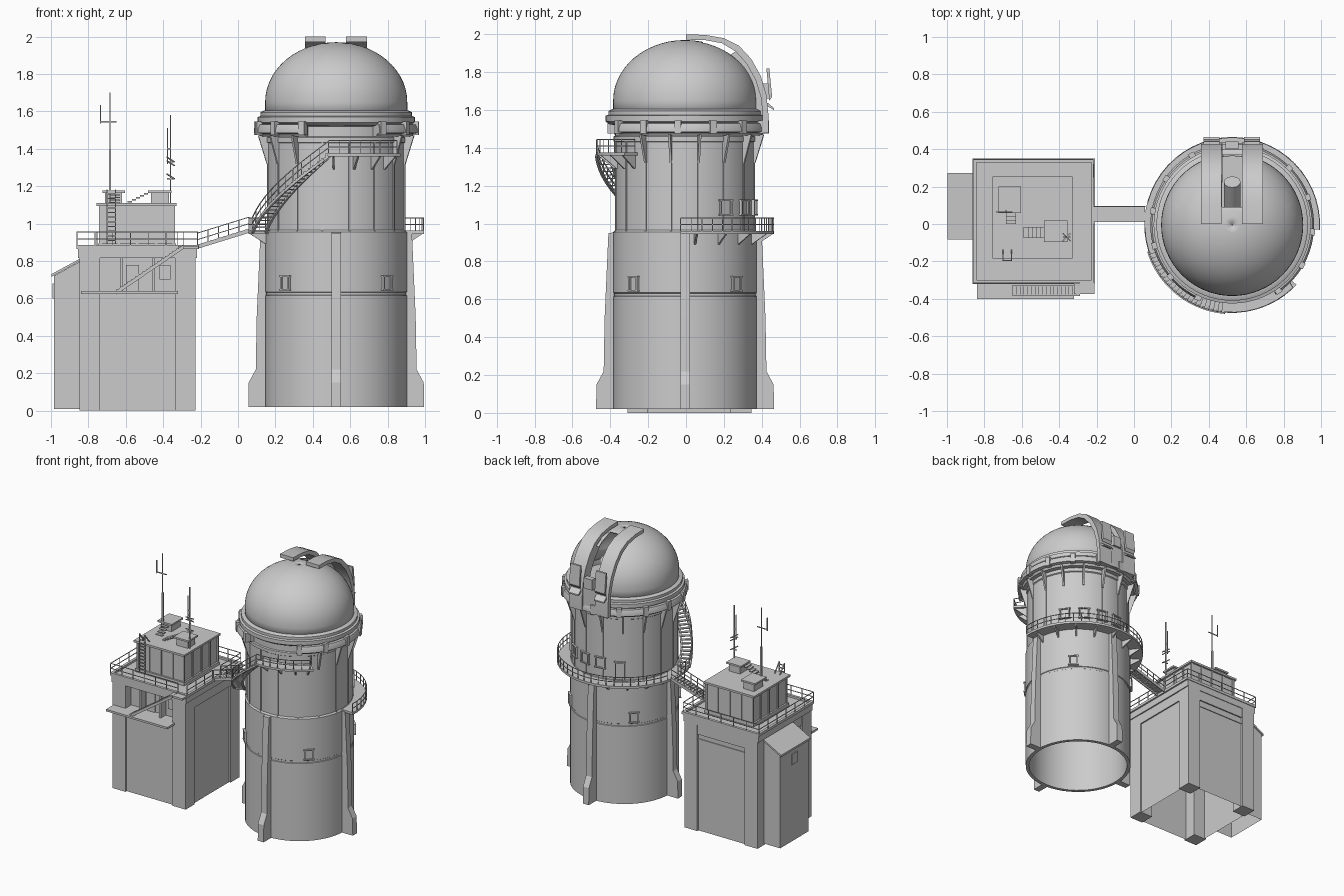
import bpy, bmesh
from math import sin, cos, radians, pi
from mathutils import Vector as V

if "Cube" in bpy.data.objects:
    bpy.data.objects.remove(bpy.data.objects["Cube"])

CX, CY = 0.525, -0.005          # tower axis


def finish(name, bm, smooth=False):
    bmesh.ops.recalc_face_normals(bm, faces=bm.faces)
    me = bpy.data.meshes.new(name)
    bm.to_mesh(me)
    bm.free()
    ob = bpy.data.objects.new(name, me)
    bpy.context.collection.objects.link(ob)
    if smooth:
        bpy.context.view_layer.objects.active = ob
        ob.select_set(True)
        bpy.ops.object.shade_smooth_by_angle(angle=radians(30))
        ob.select_set(False)
    return ob


def prism(bm, pts, vec):
    a = [bm.verts.new(p) for p in pts]
    b = [bm.verts.new(V(p) + V(vec)) for p in pts]
    n = len(a)
    bm.faces.new(a)
    bm.faces.new(b[::-1])
    for i in range(n):
        bm.faces.new((a[i], a[(i + 1) % n], b[(i + 1) % n], b[i]))


def box(bm, x0, x1, y0, y1, z0, z1):
    prism(bm, [(x0, y0, z0), (x1, y0, z0), (x1, y1, z0), (x0, y1, z0)], (0, 0, z1 - z0))


def boxes(name, *dims):
    bm = bmesh.new()
    for d in dims:
        box(bm, *d)
    return finish(name, bm)


def bars(name, segs, r=0.003):
    bm = bmesh.new()
    for p, q in segs:
        p, q = V(p), V(q)
        d = (q - p).normalized()
        s = d.cross(V((0, 0, 1)) if abs(d.z) < 0.9 else V((1, 0, 0))).normalized() * r
        t = d.cross(s)
        prism(bm, [p + s + t, p - s + t, p - s - t, p + s - t], q - p)
    return finish(name, bm)


def railing(name, pts, h=0.07):
    pts = [V(p) for p in pts]
    up = V((0, 0, h))
    segs = [(p, p + up) for p in pts]
    for p, q in zip(pts, pts[1:]):
        segs += [(p + up, q + up), (p + up / 2, q + up / 2)]
    return bars(name, segs, 0.0022)


def polar(a, r, z, off=0):
    a = radians(a)
    return V((CX + r * cos(a) - off * sin(a), CY + r * sin(a) + off * cos(a), z))


def fin(bm, a, prof, w, off=0):
    # radial plate: (r, z) profile, thickness w, at angle a on the tower
    prism(bm, [polar(a, r, z, off - w / 2) for r, z in prof], polar(a, 0, 0, w) - V((CX, CY, 0)))


def rect(r0, r1, z0, z1):
    return [(r0, z0), (r1, z0), (r1, z1), (r0, z1)]


def lathe(bm, prof, a0=0, a1=360, n=48, closed=False):
    full = a1 - a0 >= 360
    cols = [[bm.verts.new(polar(a0 + (a1 - a0) * i / n, r, z)) for r, z in prof]
            for i in range(n if full else n + 1)]
    m = len(prof)
    for i in range(n):
        c, d = cols[i], cols[(i + 1) % len(cols)]
        for j in range(m if closed else m - 1):
            k = (j + 1) % m
            bm.faces.new((c[j], d[j], d[k], c[k]))
    if closed and not full:
        bm.faces.new(cols[0])
        bm.faces.new(cols[-1])


def ring(name, prof, **kw):
    bm = bmesh.new()
    lathe(bm, prof, **kw)
    return finish(name, bm, True)


# ---- Tower shell
ring("tower_lower", [(.375, .02), (.38, .02), (.38, .615), (.376, .618), (.376, .632), (.38, .635),
                     (.38, .955), (.37, .965), (.355, .965), (.355, .02)], closed=True)
ring("tower_upper", [(.37, .96), (.37, 1.43), (.378, 1.435), (.378, 1.46), (.37, 1.465), (.37, 1.53), (.01, 1.53)])

bm = bmesh.new()                # four buttresses
for a in range(0, 360, 90):
    fin(bm, a, [(.36, .02), (.47, .02), (.468, .15), (.43, .22), (.425, .5), (.405, .95), (.36, .955)], .05)
finish("buttresses", bm)

bm = bmesh.new()                # ribs and brackets under the dome ring
for i in range(16):
    a = i * 22.5 + 11
    fin(bm, a, rect(.36, .375, .96, 1.44), .008)
    if not 240 < a < 318:
        fin(bm, a, [(.365, 1.32), (.378, 1.32), (.425, 1.47), (.365, 1.47)], .012)
finish("wall_ribs", bm)

bm = bmesh.new()                # windows and door frames


def frame(a, r, z0, z1, w):
    fin(bm, a, rect(r - .03, r + .014, z0 - .008, z0), w + .02)
    fin(bm, a, rect(r - .03, r + .014, z1, z1 + .008), w + .02)
    for s in (-1, 1):
        fin(bm, a, rect(r - .03, r + .012, z0, z1), .009, s * w / 2)
    fin(bm, a, rect(r - .02, r + .002, z0, z1), w)


for a in (45, 135, 225, 315):
    frame(a, .38, .65, .715, .055)
for a in (35, 57, 78, 98):
    frame(a, .37, 1.05, 1.12, .065)
frame(120, .37, .97, 1.1, .06)
finish("tower_windows", bm)

# ---- Balcony and curved stair
ring("balcony", rect(.365, .47, .945, .962), a0=-3, a1=198, n=30, closed=True)
railing("balcony_rail", [polar(a, .467, .96) for a in range(-3, 170, 7)])
railing("landing_rail", [polar(a, .467, .96) for a in (182, 190, 198)])
bm = bmesh.new()
for a in range(8, 198, 20):
    fin(bm, a, [(.37, .89), (.38, .89), (.465, .945), (.37, .945)], .01)
finish("balcony_brackets", bm)

A0, A1, Z0, Z1, N = 198, 265, .965, 1.37, 22
step = [(A0 + (A1 - A0) * i / N, Z0 + (Z1 - Z0) * i / N) for i in range(N + 1)]
bm = bmesh.new()
for a, z in step:
    fin(bm, a, rect(.395, .47, z - .006, z), .024)
finish("curved_stair_treads", bm)
bars("curved_stair_stringers", [(polar(a, r, z - .01), polar(b, r, y - .01))
     for r in (.395, .47) for (a, z), (b, y) in zip(step, step[1:])], .007)
railing("curved_stair_rail", [polar(a, .47, z) for a, z in step[::2]])
ring("upper_platform", rect(.365, .47, 1.36, 1.375), a0=263, a1=317, n=10, closed=True)
railing("upper_platform_rail", [polar(a, .467, 1.375) for a in range(265, 318, 7)] + [polar(317, .39, 1.375)])
bm = bmesh.new()
for a in (268, 285, 301, 314):
    fin(bm, a, [(.36, 1.29), (.375, 1.29), (.46, 1.36), (.36, 1.36)], .01)
finish("upper_platform_brackets", bm)

# ---- Dome with viewing slot
bm = bmesh.new()
lathe(bm, [(.38, 1.57), (.38, 1.65)] + [(max(.38 * cos(t * pi / 28), .002), 1.65 + .32 * sin(t * pi / 28))
                                      for t in range(1, 15)], n=64)
for co, no in (((.47, 0, 0), (1, 0, 0)), ((.58, 0, 0), (1, 0, 0)), ((0, .09, 0), (0, 1, 0))):
    bmesh.ops.bisect_plane(bm, geom=bm.verts[:] + bm.edges[:] + bm.faces[:], plane_co=co, plane_no=no)
slot = [f for f in bm.faces if .47 < f.calc_center_median().x < .58 and f.calc_center_median().y > .09
        and f.calc_center_median().z > 1.62]
bmesh.ops.delete(bm, geom=slot, context='FACES')
dome = finish("dome", bm, True)
sol = dome.modifiers.new("thickness", 'SOLIDIFY')
sol.thickness = .012

ring("dome_ring", [(.37, 1.52), (.40, 1.525), (.42, 1.54), (.42, 1.57), (.405, 1.575), (.405, 1.595),
                   (.385, 1.605), (.37, 1.605)], closed=True, n=64)
ring("dome_ring_lip", [(.37, 1.465), (.405, 1.465), (.415, 1.48), (.438, 1.485), (.438, 1.505), (.428, 1.53),
                       (.37, 1.535)], a0=-58, a1=246, n=54, closed=True)
bm = bmesh.new()                # raised joints on the ring
for a in list(range(-55, 246, 25)):
    fin(bm, a, rect(.40, .444, 1.475, 1.545), .035)
finish("ring_joints", bm)

# ---- Shutters arching over the back of the dome
outer = [(0, 2), (.1, 1.997), (.2, 1.98), (.28, 1.94), (.345, 1.87), (.395, 1.78), (.425, 1.68), (.435, 1.58), (.435, 1.48)]
inner = [(.405, 1.48), (.405, 1.58), (.395, 1.67), (.367, 1.76), (.32, 1.845), (.262, 1.91), (.19, 1.953), (.1, 1.97), (0, 1.972)]
bm = bmesh.new()
for x in (.357, .577):
    prism(bm, [(x, y, z) for y, z in outer + inner], (.112, 0, 0))
finish("shutters", bm, True)
bm = bmesh.new()                # thin slot cheeks and hinged plates
for x in (.464, .578):
    prism(bm, [(x, y, z) for y, z in inner[:6]] +
          [(x, y - .04, z - .025) for y, z in inner[5::-1]], (.008, 0, 0))
for x in (.372, .588):
    prism(bm, [(x, .425, 1.82), (x, .44, 1.82), (x, .455, 1.67), (x, .44, 1.65)], (.085, 0, 0))
    prism(bm, [(x, .43, 1.62), (x, .465, 1.60), (x, .465, 1.61), (x, .43, 1.64)], (.085, 0, 0))
box(bm, .47, .58, .395, .425, 1.48, 1.66)
box(bm, .49, .56, .40, .44, 1.66, 1.74)
finish("shutter_fittings", bm)
bm = bmesh.new()                # telescope behind the slot
d = V((0, .75, .66))
p = V((.525, .0, 1.6))
prism(bm, [p + .045 * (V((1, 0, 0)) * cos(t * pi / 6) + V((0, -.66, .75)) * sin(t * pi / 6)) for t in range(12)], d * .3)
box(bm, .46, .59, -.08, .08, 1.53, 1.6)
finish("telescope", bm, True)

# ---- Annex building
bm = bmesh.new()
box(bm, -.835, -.24, -.295, .33, 0, .64)
box(bm, -.835, -.24, -.24, .33, .64, .83)
bmesh.ops.delete(bm, geom=[f for f in bm.faces if f.calc_center_median().z < .01], context='FACES')
finish("block_walls", bm)
boxes("block_pillars", *[(x, x + .11, y, y + .11, 0, .83) for x in (-.848, -.337) for y in (-.31, .235)])
boxes("block_bands", (-.74, -.33, .33, .34, .74, .83), (-.74, -.33, .33, .336, .69, .705), (-.843, -.835, -.2, .24, .74, .83),
      (-.24, -.23, -.2, .24, .74, .83), (-.63, -.615, -.3, -.24, .64, .83), (-.46, -.445, -.3, -.24, .64, .83),
      (-.6, -.53, -.25, -.235, .64, .78), (-.42, -.36, -.25, -.235, .7, .78))
boxes("roof_slab", (-.855, -.22, -.315, .345, .815, .87))
boxes("roof_parapet", (-.863, -.208, -.32, -.3, .865, .885), (-.863, -.208, .33, .35, .865, .885),
      (-.863, -.843, -.3, .33, .865, .885), (-.228, -.208, -.3, .33, .865, .885))
X0, X1, Y0, Y1 = -.86, -.215, -.315, .345
railing("roof_rail", [(-.29, Y0, .88)] + [(X0 + i * .095, Y0, .88) for i in range(5, -1, -1)] +
        [(X0, Y0 + i * .11, .88) for i in range(1, 7)] + [(X0 + i * .107, Y1, .88) for i in range(1, 7)] +
        [(X1, .22, .88), (X1, .1, .88)], .075)
railing("roof_rail_side", [(X1, y, .88) for y in (.0, -.1, -.2, -.31)], .075)
bm = bmesh.new()                # lean-to with sloping roof
prism(bm, [(-.985, -.075, .01), (-.84, -.075, .01), (-.84, -.075, .8), (-.985, -.075, .72)], (0, .34, 0))
bmesh.ops.delete(bm, geom=[f for f in bm.faces if f.calc_center_median().z < .02], context='FACES')
prism(bm, [(-.998, -.083, .715), (-.84, -.083, .802), (-.84, -.083, .815), (-.998, -.083, .73)], (0, .356, 0))
box(bm, -.992, -.98, .06, .13, .6, .68)
finish("lean_to", bm)

# ---- Front balcony and stairs


def stair(name, x0, z0, x1, z1, y0, y1, n, rails):
    bm = bmesh.new()
    dx, dz = (x1 - x0) / n, (z1 - z0) / n
    for i in range(n):
        box(bm, x0 + i * dx, x0 + (i + 1) * dx, y0, y1, z0 + (i + .6) * dz, z0 + (i + .6) * dz + .006)
    for y in (y0, y1 - .008):
        prism(bm, [(x0, y, z0 - .014), (x1, y, z1 - .014), (x1, y, z1 + .008), (x0, y, z0 + .008)], (0, .008, 0))
    finish(name, bm)
    for k, y in enumerate(rails):
        railing(name + "_rail_%d" % k, [(x0 + (x1 - x0) * i / 5, y, z0 + (z1 - z0) * i / 5) for i in range(6)])


boxes("front_ledge", (-.84, -.32, -.40, -.29, .625, .64), (-.32, -.21, -.375, -.31, .865, .88))
stair("front_stair", -.65, .635, -.29, .88, -.385, -.325, 18, ())
stair("bridge", -.215, .88, .06, .965, .01, .095, 12, (.012, .093))

# ---- Penthouse
boxes("penthouse", (-.735, -.345, -.165, .24, .86, 1.1), (-.757, -.328, -.185, .255, 1.095, 1.11))
xs = [-.742, -.645, -.545, -.445, -.35]
boxes("penthouse_posts", *[(x, x + .014, y, y + .012, .87, 1.1) for x in xs for y in (-.172, .235)],
      *[(x, x + .012, y, y + .014, .87, 1.1) for x in (-.742, -.348) for y in (-.07, .04, .14)])
boxes("penthouse_plinth", (-.748, -.332, -.178, .248, .865, .895))
boxes("roof_hatches", (-.725, -.605, .06, .20, 1.165, 1.178), (-.71, -.62, .08, .19, 1.11, 1.165),
      (-.48, -.355, -.095, .02, 1.165, 1.178), (-.465, -.37, -.08, .01, 1.11, 1.165))
boxes("roof_steps", *[(-.59 + i * .022, -.568 + i * .022, -.075, -.015, 1.112 + i * .011, 1.12 + i * .011) for i in range(5)],
      *[(-.685, -.63, .04 - i * .02, .06 - i * .02, 1.15 - i * .014, 1.157 - i * .014) for i in range(4)])
bars("ladder", [((x, -.195, .89), (x, -.195, 1.18)) for x in (-.7, -.655)] +
     [((-.7, -.195, .91 + i * .025), (-.655, -.195, .91 + i * .025)) for i in range(11)] +
     [((x, -.195, 1.18), (x, -.14, 1.11)) for x in (-.7, -.655)])

# ---- Aerials
MX, MY = -.685, .065
bars("tall_mast", [((MX, MY, 1.11), (MX, MY, 1.4))], .006)
bars("tall_mast_tip", [((MX, MY, 1.4), (MX, MY, 1.7)), ((MX - .05, MY, 1.545), (MX + .035, MY, 1.545)),
                       ((MX - .05, MY, 1.535), (MX - .05, MY, 1.635))], .003)
ax, ay = -.36, -.07
bars("short_mast", [((ax, ay, 1.11), (ax, ay, 1.58)), ((ax - .016, ay, 1.32), (ax - .016, ay, 1.51)),
                    ((ax - .016, ay, 1.4), (ax, ay, 1.4))] +
     [((ax - .02, ay + k, z + .025), (ax + .02, ay - k, z)) for z in (1.24, 1.31, 1.33) for k in (-.02, .02)] +
     [((ax - .02, ay, z), (ax + .02, ay, z)) for z in (1.24, 1.33)], .003)
